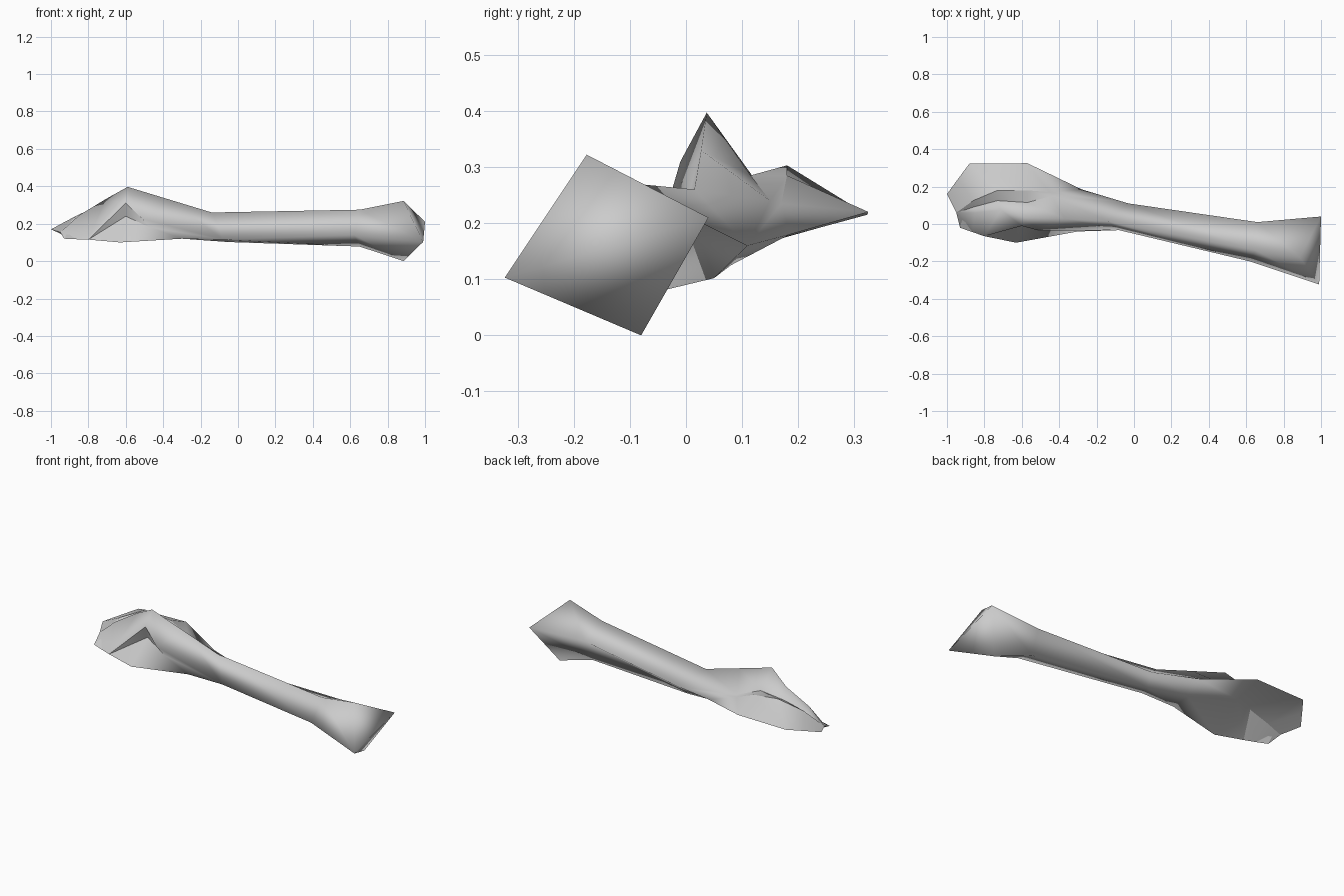
import bpy
import bmesh

# Remove the default cube only
default_cube = bpy.data.objects.get("Cube")
if default_cube:
    bpy.data.objects.remove(default_cube, do_unlink=True)

# Single grey material
grey = bpy.data.materials.new("plain_grey")
grey.use_nodes = True
colour = (0.6, 0.6, 0.6, 1)
grey.diffuse_color = colour
grey.node_tree.nodes["Principled BSDF"].inputs["Base Color"].default_value = colour


def shaft_ring(top, back, bottom, front):
    """Four-sided shaft section, listed around the axis."""
    return [top, back, bottom, front]


def head_ring(top, back_valley, back_crest, back_rim,
              belly, front_rim, front_inner, front_shoulder):
    """Eight-point head section: roof, flanges and belly."""
    return [top, back_valley, back_crest, back_rim,
            belly, front_rim, front_inner, front_shoulder]


def add_verts(bm, ring):
    """Create one vertex per distinct point, so repeated points share it."""
    shared = {}
    for point in ring:
        if point not in shared:
            shared[point] = bm.verts.new(point)
    return [shared[point] for point in ring]


def add_face(bm, corners):
    """Add a face, skipping corners that coincide."""
    unique = list(dict.fromkeys(corners))
    if len(unique) > 2:
        bm.faces.new(unique)


def loft(bm, first, second):
    """Join two rings with a closed band of faces."""
    count = len(first)
    for i in range(count):
        j = (i + 1) % count
        add_face(bm, [first[i], first[j], second[j], second[i]])


def mark_sharp(bm, first, second):
    """Keep the edge between two vertices crisp."""
    edge = bm.edges.get((first, second)) if first is not second else None
    if edge:
        edge.smooth = False


bm = bmesh.new()

# Shaft: flared square end, neck, and the waist before the head
flare = add_verts(bm, shaft_ring(
    top=(.885, -.177, .322), back=(1, .04, .21),
    bottom=(.885, -.08, 0), front=(.99, -.323, .103)))
neck = add_verts(bm, shaft_ring(
    top=(.65, -.14, .275), back=(.66, .01, .21),
    bottom=(.65, -.05, .078), front=(.62, -.2, .14)))
waist = add_verts(bm, shaft_ring(
    top=(-.14, .015, .26), back=(-.03, .11, .16),
    bottom=(-.05, .05, .102), front=(-.08, -.033, .116)))
loft(bm, flare, neck)
loft(bm, neck, waist)

# End cap, folded along the front-to-back ridge and softly shaded
top, back, bottom, front = flare
add_face(bm, [top, back, front])
add_face(bm, [back, bottom, front])

# Head: peaked roof over two thin spreading flanges
throat = add_verts(bm, head_ring(
    top=(-.37, .027, .33),
    back_valley=(-.44, .15, .24), back_crest=(-.45, .17, .235),
    back_rim=(-.28, .185, .18), belly=(-.3, .08, .125),
    front_rim=(-.3, -.04, .12),
    front_inner=(-.47, -.02, .18), front_shoulder=(-.51, -.035, .225)))
peak = add_verts(bm, head_ring(
    top=(-.59, .037, .397),
    back_valley=(-.57, .115, .285), back_crest=(-.57, .18, .285),
    back_rim=(-.57, .325, .22), belly=(-.62, .1, .22),
    front_rim=(-.63, -.1, .1),
    front_inner=(-.6, .01, .24), front_shoulder=(-.6, -.01, .31)))
front_corner = (-.8, -.065, .115)
slope = add_verts(bm, head_ring(
    top=(-.71, .075, .33),
    back_valley=(-.73, .125, .275), back_crest=(-.73, .18, .303),
    back_rim=(-.88, .323, .215), belly=(-.74, .06, .22),
    front_rim=front_corner, front_inner=front_corner,
    front_shoulder=front_corner))
brow_front = (-.865, -.043, .117)
brow = add_verts(bm, head_ring(
    top=(-.85, .06, .245),
    back_valley=(-.86, .09, .215), back_crest=(-.86, .125, .245),
    back_rim=(-.94, .242, .193), belly=(-.86, .06, .18),
    front_rim=brow_front, front_inner=brow_front,
    front_shoulder=brow_front))
lip_top, lip_front = (-.95, .06, .155), (-.93, -.02, .12)
lip = add_verts(bm, head_ring(
    top=lip_top, back_valley=lip_top, back_crest=lip_top,
    back_rim=(-1, .16, .17), belly=(-.945, .06, .145),
    front_rim=lip_front, front_inner=lip_front,
    front_shoulder=lip_front))

# The waist fans out from four corners into the eight head lines
top, back, bottom, front = waist
fan = head_ring(top, back, back, back, bottom, front, front, front)
sections = [fan, throat, peak, slope, brow, lip]
for first, second in zip(sections, sections[1:]):
    loft(bm, first, second)
add_face(bm, lip)

# Crisp flange rims and roof edges; the roof top stays smooth
for first, second in zip(sections[1:], sections[2:]):
    for start, end in zip(first[1:4] + first[5:], second[1:4] + second[5:]):
        mark_sharp(bm, start, end)
for i in range(len(lip)):
    mark_sharp(bm, lip[i - 1], lip[i])

# Crease of the hollow under the front corner
BELLY, FRONT_RIM = 4, 5
mark_sharp(bm, slope[BELLY], slope[FRONT_RIM])
mark_sharp(bm, slope[BELLY], brow[BELLY])
mark_sharp(bm, brow[BELLY], lip[BELLY])

for face in bm.faces:
    face.smooth = True
bmesh.ops.recalc_face_normals(bm, faces=bm.faces[:])

mesh = bpy.data.meshes.new("flared_shaft_and_head")
bm.to_mesh(mesh)
bm.free()
mesh.materials.append(grey)
body = bpy.data.objects.new("flared_shaft_and_head", mesh)
bpy.context.collection.objects.link(body)
